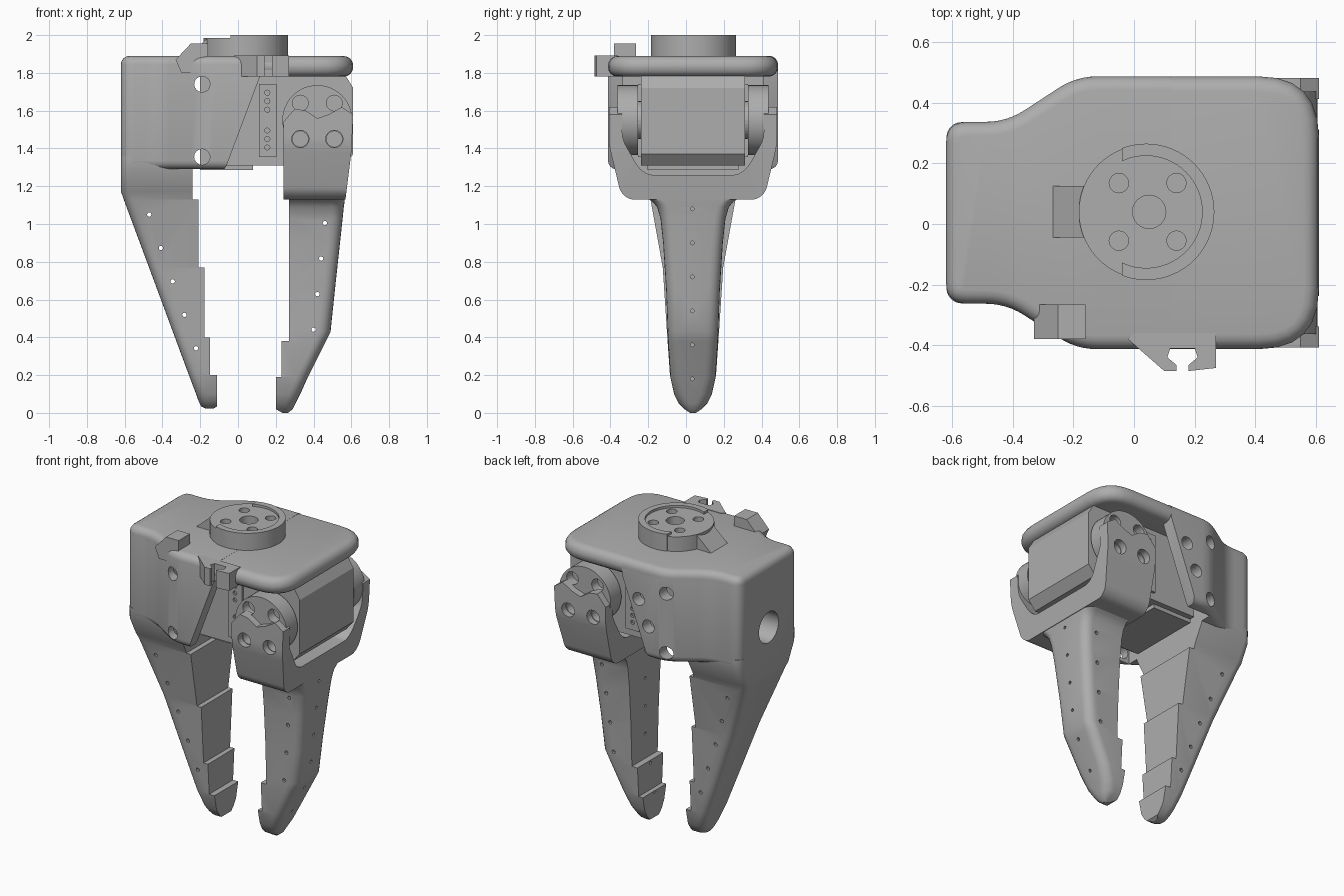
import bpy, bmesh, math
from mathutils import Vector

if "Cube" in bpy.data.objects:
    bpy.data.objects.remove(bpy.data.objects["Cube"], do_unlink=True)

CY = 0.037  # symmetry plane of the gripper
grey = bpy.data.materials.new("mid grey")
grey.use_nodes = True
grey.diffuse_color = (0.42, 0.42, 0.42, 1)
grey.node_tree.nodes["Principled BSDF"].inputs["Base Color"].default_value = (0.42, 0.42, 0.42, 1)


def to_object(name, bm):
    bmesh.ops.recalc_face_normals(bm, faces=bm.faces)
    me = bpy.data.meshes.new(name)
    bm.to_mesh(me)
    bm.free()
    me.materials.append(grey)
    ob = bpy.data.objects.new(name, me)
    bpy.context.collection.objects.link(ob)
    return ob


def rounded(pts, radius, steps=6):
    """Fillet every corner of a 2D outline."""
    out = []
    for i, p in enumerate(pts):
        p, a, b = Vector(p), Vector(pts[i - 1]), Vector(pts[(i + 1) % len(pts)])
        d = min(radius, (a - p).length * 0.45, (b - p).length * 0.45)
        s, e = p + (a - p).normalized() * d, p + (b - p).normalized() * d
        for k in range(steps + 1):
            t = k / steps
            out.append(s * (1 - t) ** 2 + p * 2 * t * (1 - t) + e * t * t)
    return out


def prism(name, pts, lo, hi, axis):
    """Extrude a 2D outline along one axis."""
    place = {"x": lambda p, d: (d, p[0], p[1]),
             "y": lambda p, d: (p[0], d, p[1]),
             "z": lambda p, d: (p[0], p[1], d)}[axis]
    bm = bmesh.new()
    a = [bm.verts.new(place(p, lo)) for p in pts]
    b = [bm.verts.new(place(p, hi)) for p in pts]
    bm.faces.new(a)
    bm.faces.new(b)
    for i in range(len(pts)):
        j = (i + 1) % len(pts)
        bm.faces.new((a[i], a[j], b[j], b[i]))
    return to_object(name, bm)


def circle(u, v, r, n=32):
    return [(u + r * math.cos(math.tau * i / n), v + r * math.sin(math.tau * i / n)) for i in range(n)]


def rect(u0, u1, v0, v1):
    return [(u0, v0), (u1, v0), (u1, v1), (u0, v1)]


def apply_mod(ob, kind, **settings):
    m = ob.modifiers.new(kind, kind)
    for k, v in settings.items():
        setattr(m, k, v)
    bpy.context.view_layer.objects.active = ob
    bpy.ops.object.modifier_apply(modifier=m.name)


def combine(ob, other, operation="DIFFERENCE"):
    apply_mod(ob, "BOOLEAN", object=other, operation=operation, solver="EXACT")
    bpy.data.objects.remove(other, do_unlink=True)


def holes(ob, spots, r, lo, hi, axis="y", n=16):
    for u, v in spots:
        combine(ob, prism("hole_cutter", circle(u, v, r, n), lo, hi, axis))


def bevel(ob, width, segments=4, angle=50):
    apply_mod(ob, "BEVEL", width=width, segments=segments, limit_method="ANGLE",
              angle_limit=math.radians(angle))


def smooth(ob):
    bpy.ops.object.select_all(action="DESELECT")
    ob.select_set(True)
    bpy.context.view_layer.objects.active = ob
    bpy.ops.object.shade_smooth_by_angle(angle=math.radians(32))


def finger(name, stations, r):
    """Loft (z, inner x, outer x, half width) sections with rounded outer edges."""
    bm = bmesh.new()
    rings = []
    for z, xi, xo, h in stations:
        s = 1 if xo > xi else -1
        q = min(r, h * 0.8, abs(xo - xi) * 0.6)
        arc = [(xo - s * q * (1 - math.sin(t)), h - q * (1 - math.cos(t)))
               for t in (math.pi / 2 * k / 5 for k in range(6))]
        half = [(xi, h)] + arc
        ring = half + [(x, -y) for x, y in reversed(half)]
        rings.append([bm.verts.new((x, CY + y, z)) for x, y in ring])
    for a, b in zip(rings, rings[1:]):
        for i in range(len(a)):
            j = (i + 1) % len(a)
            bm.faces.new((a[i], a[j], b[j], b[i]))
    bm.faces.new(rings[0])
    bm.faces.new(rings[-1])
    return to_object(name, bm)


# palm housing: bevelled shell, open on the moving side
half_plan = [(0.61, 0.45), (-0.19, 0.45), (-0.42, 0.3), (-0.62, 0.3)]
plan = [(x, CY + y) for x, y in half_plan] + [(x, CY - y) for x, y in reversed(half_plan)]
end = rounded(plan, 0.2)
plan = [p for p in end if p.x > 0] + [p for p in rounded(plan, 0.07) if p.x < 0]
plan.sort(key=lambda p: math.atan2(p.y - CY, p.x))
housing = prism("palm_housing", plan, 1.29, 1.89, "z")
bevel(housing, 0.045)
combine(housing, prism("slant_cutter", [(-0.13, 1.2), (-0.06, 1.31), (0.12, 1.79), (0.12, 2),
                                        (1, 2), (1, 1.2)], -1, 1, "y"))
combine(housing, prism("cavity_cutter", rect(-0.24, 0.5, CY - 0.37, CY + 0.37), 1.2, 1.79, "z"))
holes(housing, [(CY, 1.47)], 0.1, -0.7, -0.2, "x", 32)
holes(housing, [(-0.19, 1.74), (-0.19, 1.355)], 0.042, -0.6, 0.7)
holes(housing, [(0.0, 1.66), (-0.07, 1.5)], 0.042, 0.3, 0.7)
smooth(housing)

# top plate with a rolled rim
plate = prism("top_plate", plan, 1.78, 1.889, "z")
bevel(plate, 0.05)
smooth(plate)

# round mount with ramp
mc = (0.04, 0.04)
mount = prism("mount_disc", circle(*mc, 0.222, 64), 1.88, 1.985, "z")
wedge = prism("mount_ramp", [(-0.27, -0.045), (-0.16, -0.045), (-0.04, -0.165), (0.04, -0.165),
                             (0.04, 0.245), (-0.04, 0.245), (-0.16, 0.125), (-0.27, 0.125)], 1.88, 1.985, "z")
combine(wedge, prism("ramp_cutter", [(-0.3, 1.86), (-0.16, 1.985), (-0.16, 2.1), (-0.3, 2.1)], -1, 1, "y"))
combine(mount, wedge, "UNION")
holes(mount, [(0.05, 0.04)], 0.055, 1.92, 2.1, "z", 24)
holes(mount, [(x, y) for x in (-0.05, 0.14) for y in (-0.055, 0.135)], 0.032, 1.92, 2.1, "z")
smooth(mount)
rim = prism("mount_rim", circle(*mc, 0.225, 64), 1.88, 2.0, "z")
combine(rim, prism("rim_cutter", circle(*mc, 0.185, 64), 1.8, 2.1, "z"))
combine(rim, prism("rim_side_cutter", rect(-0.4, -0.04, -0.4, 0.4), 1.8, 2.1, "z"))
smooth(rim)

# cable hook and small bump on the front edge
prism("cable_hook", [(-0.02, -0.38), (0.1, -0.485), (0.14, -0.485), (0.14, -0.465), (0.11, -0.44),
                     (0.12, -0.41), (0.2, -0.41), (0.21, -0.44), (0.18, -0.465), (0.18, -0.485),
                     (0.27, -0.475), (0.27, -0.36), (0, -0.36)], 1.78, 1.893, "z")
prism("edge_bump", [(-0.33, 1.87), (-0.25, 1.955), (-0.16, 1.955), (-0.16, 1.8), (-0.3, 1.8)],
      -0.38, -0.265, "y")

# servo motor
servo = prism("servo_body", [(-0.2, 1.31), (0.56, 1.31), (0.61, 1.37), (0.61, 1.72), (0.57, 1.785),
                             (-0.2, 1.785)], CY - 0.275, CY + 0.275, "y")
prism("servo_foot", rect(-0.2, 0.08, CY - 0.24, CY + 0.24), 1.285, 1.32, "z")
for s in (-1, 1):
    socket = prism("servo_socket", rect(0.11, 0.205, 1.355, 1.74),
                   *sorted((CY + s * 0.25, CY + s * 0.29)), "y")
    holes(socket, [(0.155, z + d) for z in (1.45, 1.65) for d in (-0.045, 0, 0.045)], 0.014,
          *sorted((CY + s * 0.27, CY + s * 0.4)), n=8)

# horns on both sides of the servo
bolts = [(0.33, 1.64), (0.51, 1.64), (0.33, 1.45), (0.51, 1.45)]
for s, side in ((-1, "front"), (1, "back")):
    prism(side + "_horn_hub", circle(0.42, 1.55, 0.1), *sorted((CY + s * 0.25, CY + s * 0.32)), "y")
    horn = prism(side + "_horn", circle(0.42, 1.55, 0.185, 48), *sorted((CY + s * 0.29, CY + s * 0.4)), "y")
    holes(horn, bolts, 0.042, *sorted((CY + s * 0.34, CY + s * 0.6)))
    smooth(horn)

# fork carrying the moving finger
half_fork = [(0.445, 1.67), (0.445, 1.42), (0.385, 1.17), (0.34, 1.13)]
half_in = [(0.24, 1.26), (0.29, 1.3), (0.375, 1.45), (0.375, 1.67)]
outline = ([(CY + y, z) for y, z in half_fork] + [(CY - y, z) for y, z in reversed(half_fork)]
           + [(CY - y, z) for y, z in reversed(half_in)] + [(CY + y, z) for y, z in half_in])
fork = prism("finger_fork", rounded(outline, 0.04, 4), 0.1, 0.8, "x")
combine(fork, prism("fork_side", [(0.24, 1.1), (0.565, 1.1), (0.6, 1.38), (0.61, 1.58), (0.55, 1.62),
                                  (0.48, 1.58), (0.42, 1.56), (0.36, 1.6), (0.3, 1.61), (0.24, 1.54)],
                    -0.6, 0.6, "y"), "INTERSECT")
holes(fork, bolts[2:], 0.046, -0.6, 0.7)
smooth(fork)

# moving finger
moving = finger("moving_finger", [
    (0, 0.235, 0.265, 0.015), (0.02, 0.2, 0.29, 0.045), (0.05, 0.2, 0.305, 0.075), (0.1, 0.2, 0.33, 0.1),
    (0.19, 0.2, 0.37, 0.12), (0.19, 0.23, 0.37, 0.12), (0.38, 0.23, 0.465, 0.132),
    (0.38, 0.27, 0.465, 0.132), (0.43, 0.27, 0.49, 0.134), (0.65, 0.27, 0.513, 0.142),
    (0.9, 0.27, 0.54, 0.158), (1.03, 0.27, 0.554, 0.172), (1.09, 0.27, 0.56, 0.19),
    (1.12, 0.27, 0.565, 0.215), (1.14, 0.27, 0.565, 0.25), (1.2, 0.27, 0.565, 0.25)], 0.06)
holes(moving, [(0.46 - 0.02 * i, 1.005 - 0.188 * i) for i in range(4)], 0.012, -0.5, 0.5, n=8)
holes(moving, [(CY - 0.004, 0.18 * i) for i in range(1, 7)], 0.01, 0.1, 0.8, "x", 8)
smooth(moving)

# fixed finger growing out of the housing
fixed = finger("fixed_finger", [
    (0.022, -0.13, -0.17, 0.02), (0.035, -0.11, -0.195, 0.05), (0.06, -0.11, -0.208, 0.075),
    (0.1, -0.11, -0.222, 0.1), (0.2, -0.11, -0.26, 0.122), (0.2, -0.147, -0.26, 0.122),
    (0.4, -0.147, -0.334, 0.136), (0.4, -0.178, -0.334, 0.136), (0.77, -0.178, -0.471, 0.16),
    (0.77, -0.208, -0.471, 0.16), (1.13, -0.208, -0.605, 0.225), (1.13, -0.24, -0.605, 0.225),
    (1.17, -0.24, -0.619, 0.24), (1.28, -0.24, -0.619, 0.297), (1.36, -0.24, -0.619, 0.299)], 0.05)
holes(fixed, [(-0.47 + 0.062 * i, 1.05 - 0.177 * i) for i in range(5)], 0.012, -0.5, 0.5, n=8)
smooth(fixed)
